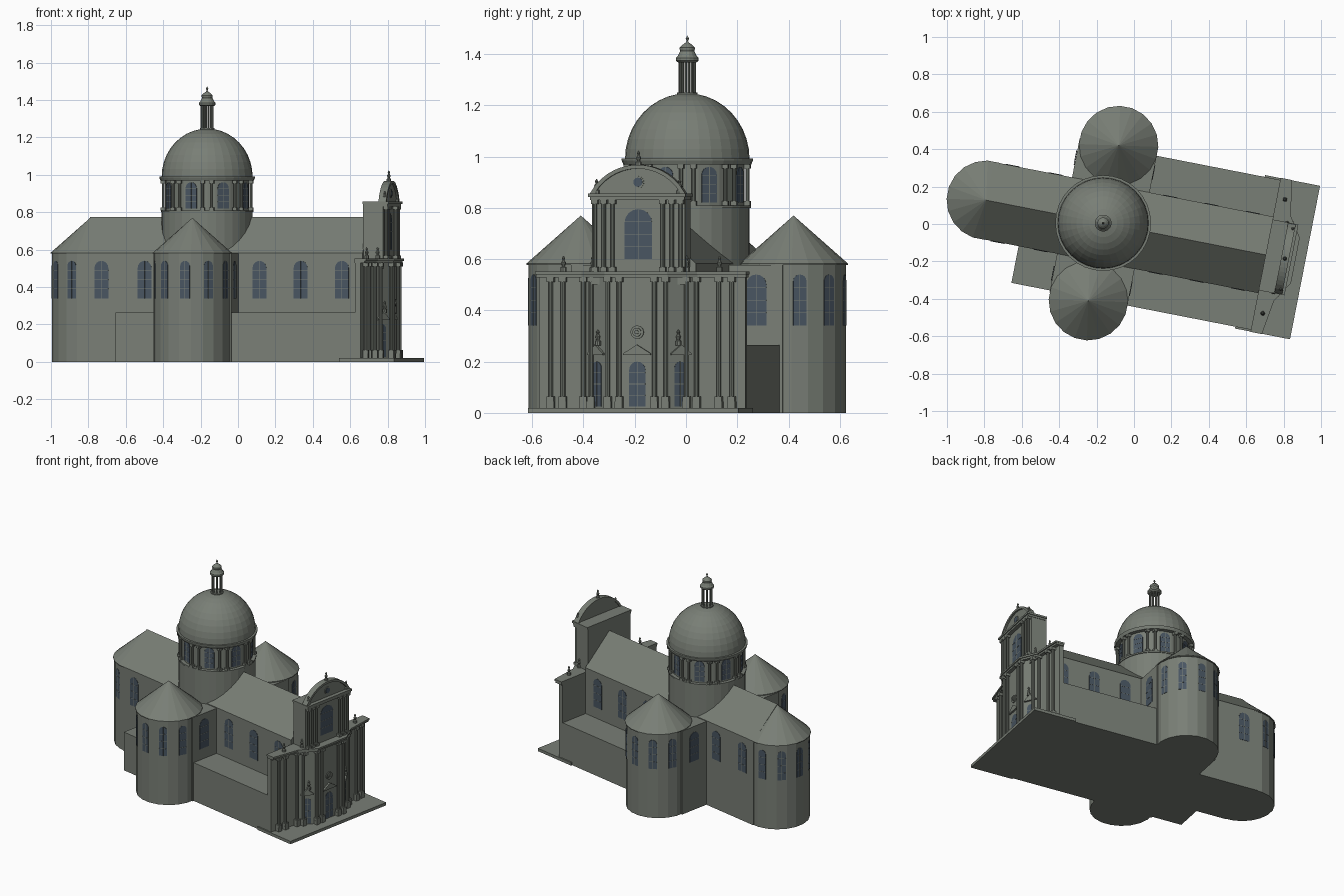
import bpy, bmesh
from math import sin, cos, pi, radians, sqrt, atan2
from mathutils import Matrix, Vector

if "Cube" in bpy.data.objects:
    bpy.data.objects.remove(bpy.data.objects["Cube"], do_unlink=True)


def material(name, rgb):
    m = bpy.data.materials.new(name)
    m.use_nodes = True
    m.diffuse_color = (*rgb, 1)
    m.node_tree.nodes["Principled BSDF"].inputs["Base Color"].default_value = (*rgb, 1)
    return m


STONE = material("grey stone", (0.19, 0.21, 0.18))
GLASS = material("blue grey glass", (0.065, 0.09, 0.12))

# Church frame: origin under the dome, x along the nave towards the entrance
WORLD = Matrix.Translation((-0.165, 0.005, 0)) @ Matrix.Rotation(radians(-11.07), 4, 'Z')
R = 0.208          # half width of nave, apse and side chapels
EAVES, RIDGE = 0.583, 0.775


def finish(name, bm, mat=STONE):
    bmesh.ops.recalc_face_normals(bm, faces=bm.faces)
    bm.transform(WORLD)
    me = bpy.data.meshes.new(name)
    bm.to_mesh(me)
    bm.free()
    me.materials.append(mat)
    ob = bpy.data.objects.new(name, me)
    bpy.context.scene.collection.objects.link(ob)
    return ob


def extrude(bm, pts, offset):
    a = [bm.verts.new(p) for p in pts]
    b = [bm.verts.new(Vector(p) + Vector(offset)) for p in pts]
    bm.faces.new(a)
    bm.faces.new(b[::-1])
    for i in range(len(a)):
        j = (i + 1) % len(a)
        bm.faces.new((a[i], a[j], b[j], b[i]))


def prism(bm, plan, z0, z1):
    extrude(bm, [(x, y, z0) for x, y in plan], (0, 0, z1 - z0))


def box(bm, x0, x1, y0, y1, z0, z1):
    prism(bm, [(x0, y0), (x1, y0), (x1, y1), (x0, y1)], z0, z1)


def plate(bm, outline, place, depth):
    """Outline in the y-z plane, extruded along the placed x axis."""
    extrude(bm, [place @ Vector((0, y, z)) for y, z in outline],
            place.to_3x3() @ Vector((depth, 0, 0)))


def lathe(bm, profile, n, x=0, y=0, z=0, turn=0):
    rings = []
    for r, h in profile:
        if r == 0:
            rings.append([bm.verts.new((x, y, z + h))])
        else:
            rings.append([bm.verts.new((x + r * cos(turn + 2 * pi * i / n),
                                        y + r * sin(turn + 2 * pi * i / n), z + h)) for i in range(n)])
    for a, b in zip(rings, rings[1:]):
        for i in range(n):
            j = (i + 1) % n
            loop = [a[i], a[j], b[j], b[i]] if len(a) > 1 and len(b) > 1 else \
                [a[i], a[j], b[0]] if len(a) > 1 else [a[0], b[j], b[i]]
            bm.faces.new(loop)
    for ring in (rings[0], rings[-1]):
        if len(ring) > 2:
            bm.faces.new(ring)


def arch(w, h):
    r = w / 2
    return [(-r, 0), (r, 0)] + [(r * cos(pi * i / 8), h - r + r * sin(pi * i / 8)) for i in range(9)]


def disc(r, z):
    return [(r * cos(pi * i / 8), z + r * sin(pi * i / 8)) for i in range(16)]


def at(x, y, z, angle):
    return Matrix.Translation((x, y, z)) @ Matrix.Rotation(angle, 4, 'Z')


glass, bars = bmesh.new(), bmesh.new()


def window(x, y, z, angle, w, h):
    """Arched pane with thin glazing bars."""
    m = at(x, y, z, angle)
    plate(glass, arch(w, h), m, 0.003)
    t = 0.0012
    plate(bars, [(-t, 0), (t, 0), (t, h), (-t, h)], m, 0.004)
    for k in (0.25, 0.5, 0.75):
        plate(bars, [(-w / 2, h * k - t), (w / 2, h * k - t), (w / 2, h * k + t), (-w / 2, h * k + t)], m, 0.004)


# Nave with gabled roof
bm = bmesh.new()
plate(bm, [(-R, 0), (R, 0), (R, EAVES), (0, RIDGE), (-R, EAVES)], at(-0.637, 0, 0, 0), 1.525)
finish("nave", bm)
for s in (-1, 1):
    for x in (-0.535, -0.30, 0.326, 0.55, 0.775):
        window(x, s * (R - 0.001), 0.34, s * pi / 2, 0.075, 0.2)

# Round apse and side chapels with conical roofs
for name, x, y, out in (("apse", -0.637, 0, pi), ("north_chapel", 0.002, 0.423, pi / 2),
                        ("south_chapel", 0.002, -0.423, -pi / 2)):
    bm = bmesh.new()
    lathe(bm, [(R - 0.003, 0), (R - 0.003, EAVES - 0.005), (R + 0.004, EAVES - 0.005),
               (R + 0.004, EAVES), (0, 0.77)], 20, x, y, 0, out + pi / 20)
    finish(name, bm)
    d = (R - 0.003) * cos(pi / 20) - 0.001
    for k in range(-2, 3):
        a = out + k * pi / 5
        window(x + d * cos(a), y + d * sin(a), 0.34, a, 0.052, 0.2)

# Transept, low aisles and the entrance platform
bm = bmesh.new()
box(bm, -0.21, 0.212, -0.42, 0.42, 0, EAVES - 0.005)
finish("transept", bm)
for s in (-1, 1):
    for side in (-1, 1):
        window(side * 0.211, s * 0.316, 0.34, 0 if side > 0 else pi, 0.08, 0.2)
bm = bmesh.new()
box(bm, -0.42, 0.9, -0.408, 0, 0, 0.265)
box(bm, 0, 0.9, 0, 0.408, 0, 0.265)
finish("aisles", bm)
bm = bmesh.new()
box(bm, 0.80, 1.1, -0.418, 0.418, 0, 0.02)
finish("platform", bm)

# Drum, cornices and dome
bm = bmesh.new()
lathe(bm, [(0.243, 0.4), (0.243, 0.8), (0.248, 0.8), (0.248, 0.81), (0.224, 0.81), (0.224, 0.97),
           (0.25, 0.97), (0.256, 0.985), (0.256, 0.992), (0.243, 0.992)], 32)
finish("drum", bm)
bm = bmesh.new()
lathe(bm, [(0.243 * cos(pi / 2 * i / 10), 0.99 + 0.257 * sin(pi / 2 * i / 10)) for i in range(10)] + [(0, 1.247)], 32)
finish("dome", bm)
columns = bmesh.new()


def column(bm, x, y, z0, z1, r):
    """Round shaft with square base and capital."""
    b = r * 1.5
    box(bm, x - b, x + b, y - b, y + b, z0, z0 + 2 * r)
    lathe(bm, [(r, z0), (r, z1)], 10, x, y)
    box(bm, x - b, x + b, y - b, y + b, z1 - 2 * r, z1)


for k in range(8):
    a = radians(33.6 + 45 * k)
    window(0.222 * cos(a), 0.222 * sin(a), 0.82, a, 0.064, 0.14)
    for da in (16.5, 28.5):
        b = a + radians(da)
        column(columns, 0.236 * cos(b), 0.236 * sin(b), 0.81, 0.97, 0.008)
finish("drum_columns", columns)

# Lantern
bm = bmesh.new()
lathe(bm, [(0.04, 1.235), (0.04, 1.25)], 16)
for k in range(8):
    lathe(bm, [(0.005, 1.245), (0.005, 1.372)], 8, 0.03 * cos(k * pi / 4), 0.03 * sin(k * pi / 4))
lathe(bm, [(0.036, 1.367), (0.045, 1.374), (0.045, 1.385), (0.038, 1.392), (0.028, 1.412), (0.03, 1.418),
           (0.03, 1.425), (0.018, 1.437), (0.006, 1.445), (0.003, 1.452), (0.007, 1.46), (0, 1.473)], 16)
finish("lantern", bm)

# Convex entrance front
half = [(0.915, 0.41), (0.945, 0.23), (1.015, 0.125)]


def plan(grow):
    right = [(x + grow, y + (grow * 0.3 if y > 0.4 else 0)) for x, y in half]
    full = right + [(x, -y) for x, y in right[::-1]]
    return [(0.885, -full[0][1]), (0.885, full[0][1])] + full


def front(y):
    y = abs(y)
    for (xa, ya), (xb, yb) in zip(half, half[1:]):
        if yb <= y <= ya:
            return xa + (xb - xa) * (ya - y) / (ya - yb)
    return half[-1][0]


bm = bmesh.new()
prism(bm, plan(0), 0, 0.53)
prism(bm, plan(0.024), 0.528, 0.54)
prism(bm, plan(0.032), 0.54, 0.552)
finish("lower_front", bm)
bm = bmesh.new()
statues = bmesh.new()
STATUE = [(0.012, 0), (0.012, 0.018), (0.006, 0.022), (0.01, 0.036), (0.004, 0.046), (0.007, 0.054), (0, 0.064)]
for s in (-1, 1):
    for y in (0.07, 0.115, 0.19, 0.225, 0.31, 0.36):
        x = front(y) + 0.012
        box(bm, x - 0.014, x + 0.014, s * y - 0.015, s * y + 0.015, 0.02, 0.045)
        column(bm, x, s * y, 0.045, 0.53, 0.0095)
    for y in (0.1, 0.135, 0.17):
        column(bm, 1.008, s * y, 0.552, 0.832, 0.0085)
    lathe(statues, STATUE, 8, 0.93, s * 0.31, 0.55)
    lathe(statues, STATUE, 8, 0.965, s * 0.187, 0.55)
    lathe(statues, STATUE, 8, 1.0, s * 0.165, 0.85)
    lathe(statues, STATUE, 8, front(0.16) + 0.008, s * 0.16, 0.262)
finish("front_columns", bm)
lathe(statues, STATUE, 8, 0.99, 0, 0.96)
finish("statues", statues)

# Upper front with curved pediment
bm = bmesh.new()
box(bm, 0.885, 0.995, -0.185, 0.185, 0.5, 0.835)
box(bm, 0.885, 1.02, -0.188, 0.188, 0.83, 0.843)
box(bm, 0.885, 1.026, -0.193, 0.193, 0.843, 0.856)
finish("upper_front", bm)


def segment(w, rise):
    r = (w * w + rise * rise) / (2 * rise)
    return [(y, 0.855 + rise - r + sqrt(r * r - y * y)) for y in (w * (1 - i / 8) for i in range(17))]


bm = bmesh.new()
plate(bm, segment(0.185, 0.1), at(0.975, 0, 0, 0), 0.025)
outer, inner = segment(0.19, 0.113), segment(0.172, 0.098)
plate(bm, outer + inner[::-1], at(0.97, 0, 0, 0), 0.042)
plate(bm, disc(0.024, 0.9), at(0.995, 0, 0, 0), 0.009)
finish("curved_pediment", bm)
plate(glass, disc(0.018, 0.9), at(1.003, 0, 0, 0), 0.003)
window(0.994, 0, 0.6, 0, 0.11, 0.195)

# Doors, small gables and medallion
bm = bmesh.new()
slant = atan2(0.07, 0.105)
for y, w in ((0, 0.064), (-0.165, 0.05), (0.165, 0.05)):
    a = 0 if y == 0 else slant * (1 if y > 0 else -1)
    x = front(y)
    window(x - 0.001, y, 0.025, a, w, 0.175)
    g = w * 0.85
    plate(bm, [(-g, 0.225), (g, 0.225), (g, 0.232), (0, 0.266), (-g, 0.232)], at(x - 0.002, y, 0, a), 0.014)
for r, d in ((0.026, 0.008), (0.017, 0.014), (0.008, 0.02)):
    plate(bm, disc(r, 0.315), at(1.014, 0, 0, 0), d)
finish("door_gables", bm)

finish("window_glass", glass, GLASS)
finish("window_bars", bars)
